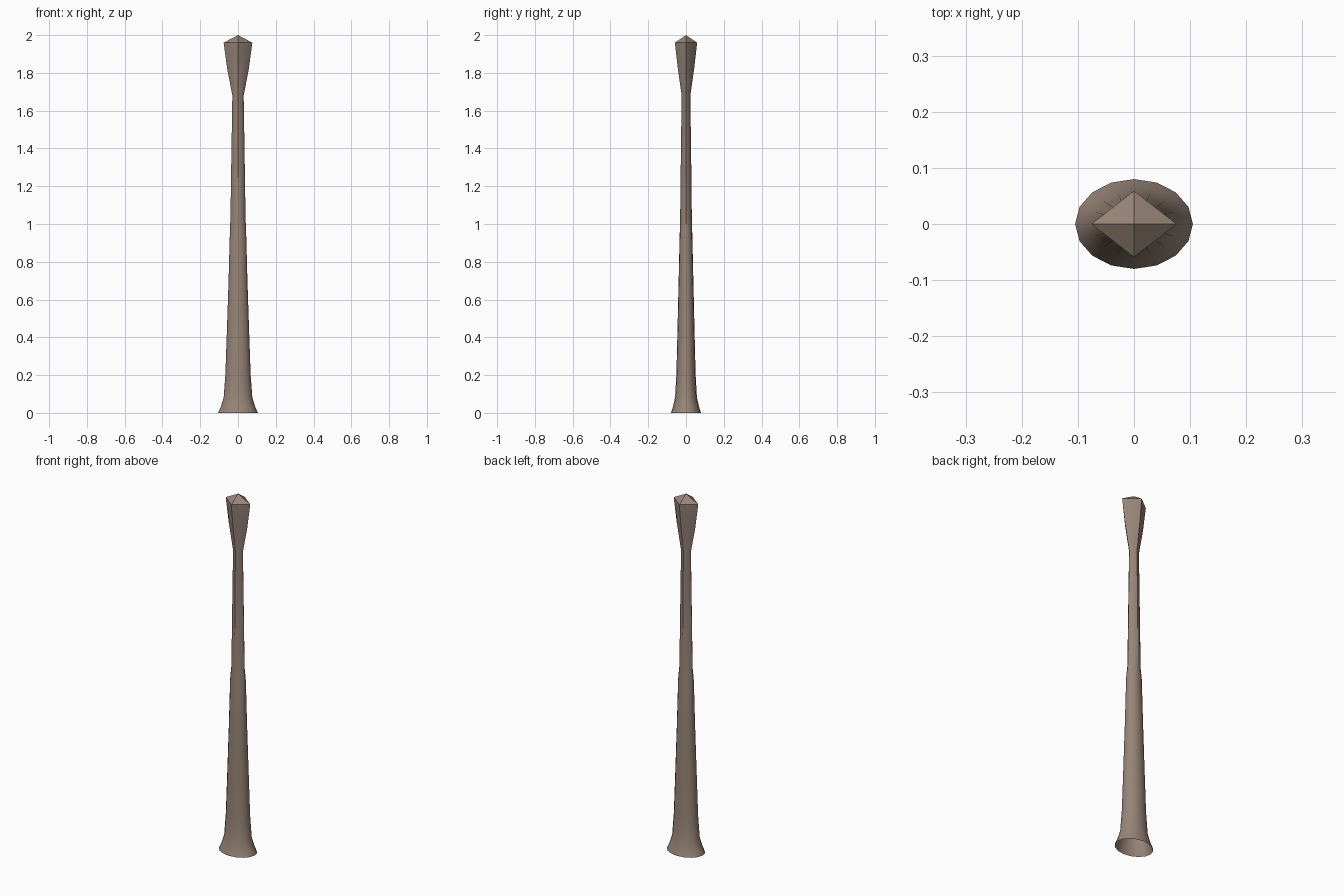
import bpy, bmesh, math

if "Cube" in bpy.data.objects:
    bpy.data.objects.remove(bpy.data.objects["Cube"])

SIDES = 16
brown = bpy.data.materials.new("taupe brown")
brown.diffuse_color = (0.31, 0.235, 0.185, 1)
brown.use_nodes = True
brown.node_tree.nodes["Principled BSDF"].inputs["Base Color"].default_value = brown.diffuse_color

# height, half width, half depth, blend from oval (0) to diamond (1)
RINGS = [
    (0.00, 0.105, 0.080, 0), (0.03, 0.092, 0.070, 0), (0.08, 0.076, 0.058, 0),
    (0.20, 0.067, 0.051, 0), (0.40, 0.060, 0.046, 0), (0.70, 0.050, 0.039, 0),
    (0.96, 0.043, 0.033, 0), (1.03, 0.040, 0.031, 0.4), (1.30, 0.036, 0.028, 0.4),
    (1.68, 0.030, 0.023, 0.4), (1.82, 0.057, 0.043, 0.6), (1.96, 0.076, 0.059, 1),
]


def ring(bm, z, rx, ry, blend):
    verts = []
    for i in range(SIDES):
        a = 2 * math.pi * i / SIDES
        c, s = math.cos(a), math.sin(a)
        k = 1 + blend * (1 / (abs(c) + abs(s)) - 1)
        verts.append(bm.verts.new((rx * c * k, ry * s * k, z)))
    return verts


# Flared post with a diamond-shaped head, open underneath
bm = bmesh.new()
loops = [ring(bm, *r) for r in RINGS]
for lo, hi in zip(loops, loops[1:]):
    for i in range(SIDES):
        j = (i + 1) % SIDES
        bm.faces.new((lo[i], lo[j], hi[j], hi[i]))

# Low pyramid tip
tip = bm.verts.new((0, 0, 2.0))
for i in range(SIDES):
    bm.faces.new((loops[-1][i], loops[-1][(i + 1) % SIDES], tip))

mesh = bpy.data.meshes.new("post")
bm.to_mesh(mesh)
bm.free()
mesh.materials.append(brown)
post = bpy.data.objects.new("post", mesh)
bpy.context.collection.objects.link(post)
bpy.context.view_layer.objects.active = post
post.select_set(True)
bpy.ops.object.shade_smooth_by_angle(angle=math.radians(35))
